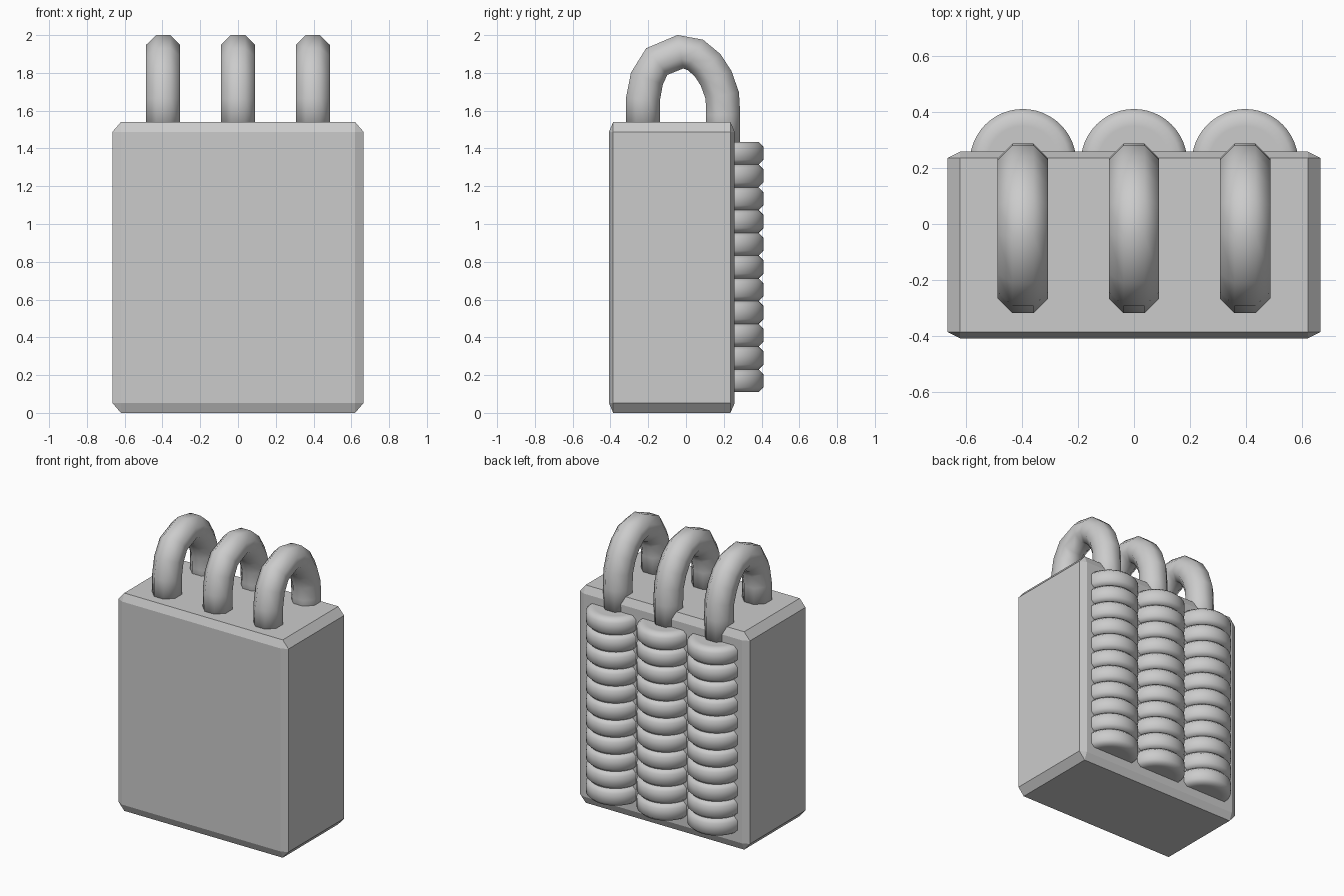
import bpy, bmesh, math
from mathutils import Vector

if "Cube" in bpy.data.objects:
    bpy.data.objects.remove(bpy.data.objects["Cube"])


def finish(name, bm, smooth):
    bmesh.ops.recalc_face_normals(bm, faces=bm.faces)
    me = bpy.data.meshes.new(name)
    bm.to_mesh(me)
    bm.free()
    for p in me.polygons:
        p.use_smooth = smooth
    ob = bpy.data.objects.new(name, me)
    bpy.context.collection.objects.link(ob)
    return ob


def skin(bm, rings, cap=True):
    # Bridge a list of equal-length point rings into a closed skin
    vs = [[bm.verts.new(p) for p in r] for r in rings]
    n = len(vs[0])
    for a, b in zip(vs, vs[1:]):
        for i in range(n):
            j = (i + 1) % n
            bm.faces.new((a[i], a[j], b[j], b[i]))
    if cap:
        bm.faces.new(vs[0][::-1])
        bm.faces.new(vs[-1])


# Main case: cube with a flat chamfer, stretched so the chamfer follows each axis
bm = bmesh.new()
bmesh.ops.create_cube(bm, size=2)
bmesh.ops.bevel(bm, geom=bm.edges[:], offset=0.068, segments=1,
                affect='EDGES', profile=0.5)
for v in bm.verts:
    v.co = Vector((v.co.x * 0.665, -0.075 + v.co.y * 0.333, 0.77 + v.co.z * 0.77))
finish("case", bm, False)

# Stacked coil turns, sunk halfway into the back
PITCH = 0.1205
TURN = [(0.13, -0.06), (0.165, -0.06), (0.19, -0.035),
        (0.19, 0.035), (0.165, 0.06), (0.13, 0.06)]


def coil(name, x):
    bm = bmesh.new()
    for k in range(11):
        z0 = 0.17 + k * PITCH
        skin(bm, [[(x + r * math.cos(a), 0.22 + r * math.sin(a), z0 + z)
                   for a in [i * math.tau / 48 for i in range(48)]]
                  for r, z in TURN])
    finish(name, bm, True)


# Eight-sided bent pipe running from the case top over into the coil
PATH = [(-0.228, 1.48), (-0.228, 1.66), (-0.207, 1.77), (-0.155, 1.86),
        (-0.03, 1.912), (0.05, 1.895), (0.115, 1.84), (0.16, 1.77),
        (0.192, 1.68), (0.197, 1.58), (0.197, 1.40)]


def pipe(name, x):
    bm = bmesh.new()
    pts = [Vector(p) for p in PATH]
    R = 0.09 / math.cos(math.pi / 8)
    rings = []
    for i, p in enumerate(pts):
        t = (pts[min(i + 1, len(pts) - 1)] - pts[max(i - 1, 0)]).normalized()
        n = Vector((-t.y, t.x))
        ring = []
        for k in range(8):
            a = (k + 0.5) * math.tau / 8
            q = p + n * R * math.sin(a)
            ring.append((x + R * math.cos(a), q.x, q.y))
        rings.append(ring)
    skin(bm, rings)
    finish(name, bm, True)


for side, x in (("left", -0.396), ("middle", 0.0), ("right", 0.396)):
    coil("coil_" + side, x)
    pipe("pipe_" + side, x)
